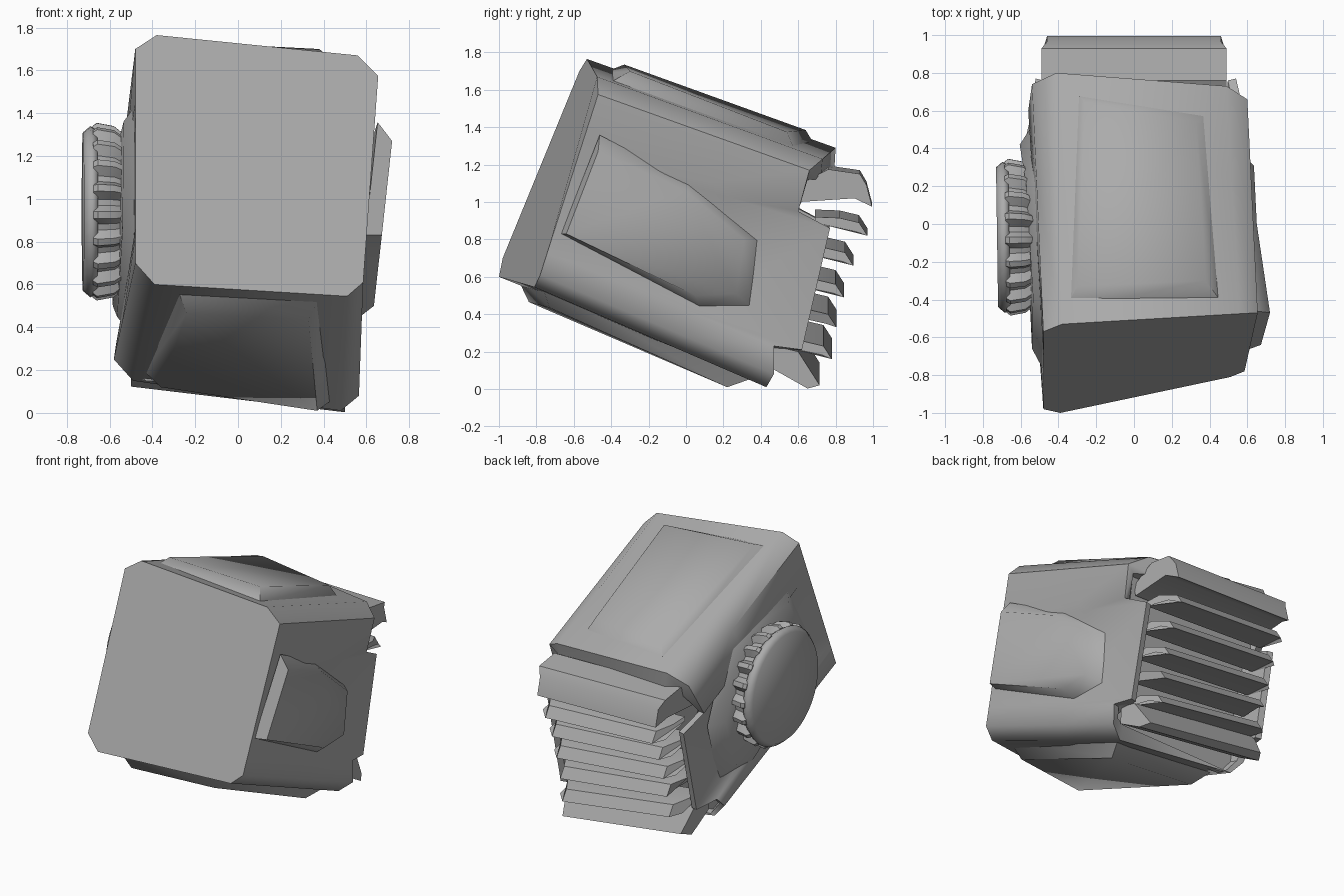
import bpy
import bmesh
from math import cos, sin, pi, radians
from mathutils import Vector

if "Cube" in bpy.data.objects:
    bpy.data.objects.remove(bpy.data.objects["Cube"])

# One dark grey for every part
grey = bpy.data.materials.new("dark_grey")
grey.diffuse_color = (.41, .41, .41, 1)
grey.use_nodes = True
grey.node_tree.nodes["Principled BSDF"].inputs["Base Color"].default_value = grey.diffuse_color


def make(name, verts, faces, angle=35):
    me = bpy.data.meshes.new(name)
    me.from_pydata([tuple(v) for v in verts], [], faces)
    me.materials.append(grey)
    ob = bpy.data.objects.new(name, me)
    bpy.context.collection.objects.link(ob)
    bm = bmesh.new()
    bm.from_mesh(me)
    bmesh.ops.recalc_face_normals(bm, faces=bm.faces)
    bm.to_mesh(me)
    bm.free()
    bpy.ops.object.select_all(action='DESELECT')
    ob.select_set(True)
    bpy.context.view_layer.objects.active = ob
    bpy.ops.object.shade_smooth_by_angle(angle=radians(angle))
    return ob


def loft(name, rings, angle=35):
    """Skin equal-length closed rings and cap both ends."""
    n = len(rings[0])
    verts = [v for r in rings for v in r]
    faces = [(k * n + i, k * n + (i + 1) % n, (k + 1) * n + (i + 1) % n, (k + 1) * n + i)
             for k in range(len(rings) - 1) for i in range(n)]
    faces += [tuple(range(n)), tuple(range((len(rings) - 1) * n, len(rings) * n))]
    return make(name, verts, faces, angle)


def side_points(a, b, ts):
    a, b = Vector(a), Vector(b)
    return [a.lerp(b, t) for t in ts]


# Main casing: chamfered front, notched sides, hollow back
T = (0.12, 0.16, 0.68, 0.75)
f_bl, f_br = (-.39, -1, .60), (.51, -.81, .545)
f_rl, f_rh = (.585, -.78, .61), (.655, -.47, 1.575)
f_tr, f_tl = (.56, -.475, 1.67), (-.38, -.53, 1.765)
f_lh, f_ll = (-.48, -.57, 1.70), (-.48, -.98, .70)
front = ([f_bl, f_br, f_rl] + side_points(f_rl, f_rh, T) + [f_rh, f_tr, f_tl, f_lh]
         + side_points(f_lh, f_ll, [1 - t for t in reversed(T)]) + [f_ll])
back = [(-.49, .38, .15), (.48, .43, .01), (.565, .47, .08),
        (.56, .47, .23), (.54, .62, .21), (.54, .77, .86), (.58, .60, .95),
        (.60, .66, 1.17), (.49, .73, 1.23), (-.41, .80, 1.29), (-.54, .74, 1.21),
        (-.56, .60, .97), (-.52, .77, .88), (-.53, .64, .30), (-.57, .47, .32),
        (-.58, .40, .25)]
mid = [Vector(a).lerp(Vector(b), .6) for a, b in zip(front, back)]
rim, floor = [], []
for x, y, z in back:
    zc = min(max(z, .14), 1.12)
    rim.append((x * .92, y - .01, zc))
    floor.append((x * .88, .28 + .3 * zc, zc))
loft("casing", [front, mid, back, rim, floor], 50)


# Raised panels: a wide sunken base blending up to a flat top
def panel(name, top, sink, grow):
    c = sum((Vector(p) for p in top), Vector()) / len(top)
    base = []
    for p in top:
        b = c + (Vector(p) - c) * grow + Vector(sink)
        b.y = max(b.y, -.94 + .19 * (b.x + .39) + .37 * (b.z - .6))  # behind the front face
        base.append(b)
    return loft(name, [base, top], 60)


panel("top_panel", [(-.30, -.33, 1.735), (.38, -.30, 1.70), (.33, .54, 1.375), (-.26, .64, 1.385)],
      (0, -.03, -.085), 1.2)
panel("bottom_panel", [(-.24, -.84, .465), (.33, -.73, .435), (.37, .22, .01), (-.36, .14, .12)],
      (0, .04, .10), 1.2)
panel("right_panel", [(.72, -.47, 1.27), (.672, -.64, .83), (.635, .05, .50),
                      (.635, .27, .51), (.635, .31, .80), (.65, .0, 1.06)], (-.08, 0, 0), 1.2)
panel("left_panel", [(-.535, -.38, 1.36), (-.54, -.66, .85), (-.565, .05, .45),
                     (-.585, .30, .50), (-.605, .42, .85), (-.57, .20, 1.22)], (.08, 0, 0), 1.25)


# Rear vent: yz profiles swept across x; tips narrow, left ends rise by "roll"
def blade(name, profile, half, taper, roll):
    ymax = max(p[0] for p in profile)
    rings = [[(s * (half - (taper if ymax - y < .06 else 0)), y, z + (roll if s < 0 else 0))
              for y, z in profile] for s in (-1, 1)]
    return loft(name, rings)


blade("vent_hood", [(.58, 1.08), (.76, 1.175), (.93, 1.15), (.965, 1.09), (.995, .975),
                    (.90, 1.02), (.60, 1.0)], .49, .03, .02)
blade("vent_lip", [(.47, .23), (.60, .20), (.715, .02), (.65, .003), (.46, .11)], .50, .04, .12)
tips = [(.97, .82), (.895, .66), (.845, .49), (.805, .33), (.78, .16)]
section = [(-.28, .10), (-.15, .095), (-.045, .07), (0, 0), (-.06, .02), (-.28, .07)]
for i, (y, z) in enumerate(tips):
    blade(f"vent_slat_{i + 1}", [(y + a, z + b) for a, b in section], .475, .06, .04 + .018 * i)

# Side dial: toothed ring under a bevelled cap
CY, CZ = -.07, .94


def ring(r, x, n, teeth=False):
    out = []
    for i in range(n):
        a = 2 * pi * i / n
        rr = r - (.045 if teeth and i % 4 > 1 else 0)
        y, z = rr * cos(a), rr * sin(a)
        out.append((x - .015 * y, CY + y, CZ + z))
    return out


loft("dial_grip", [ring(.36, -.53, 80, True), ring(.40, -.58, 80, True),
                   ring(.415, -.66, 80, True), ring(.40, -.68, 80, True)], 40)
loft("dial_cap", [ring(.385, -.66, 40), ring(.40, -.69, 40), ring(.37, -.725, 40)], 70)
